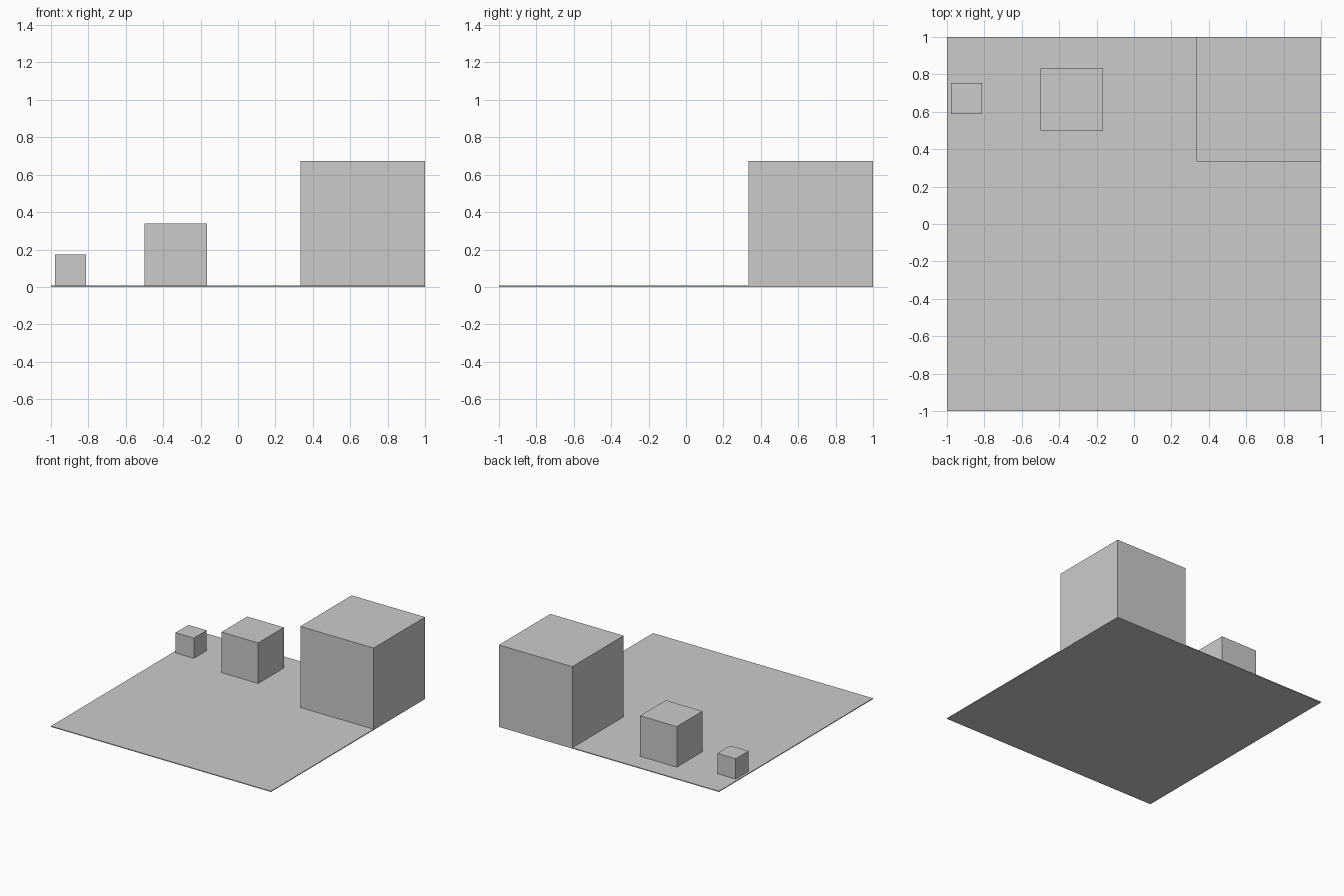
import bpy

if "Cube" in bpy.data.objects:
    bpy.data.objects.remove(bpy.data.objects["Cube"])

PLATE = 0.0067  # thickness of the ground plate


def box(name, center, size):
    bpy.ops.mesh.primitive_cube_add(size=1, location=center)
    obj = bpy.context.object
    obj.name = name
    obj.scale = size
    bpy.ops.object.transform_apply(location=False, rotation=False, scale=True)
    return obj


# thin square ground plate
box("base_plate", (0, 0, PLATE / 2), (2, 2, PLATE))

# three cubes resting on the plate, each half the size of the previous
for name, x, y, size in (
    ("large_cube", 0.6667, 0.6667, 2 / 3),
    ("medium_cube", -0.3333, 0.6667, 1 / 3),
    ("small_cube", -0.896, 0.6705, 1 / 6),
):
    box(name, (x, y, PLATE + size / 2), (size, size, size))
